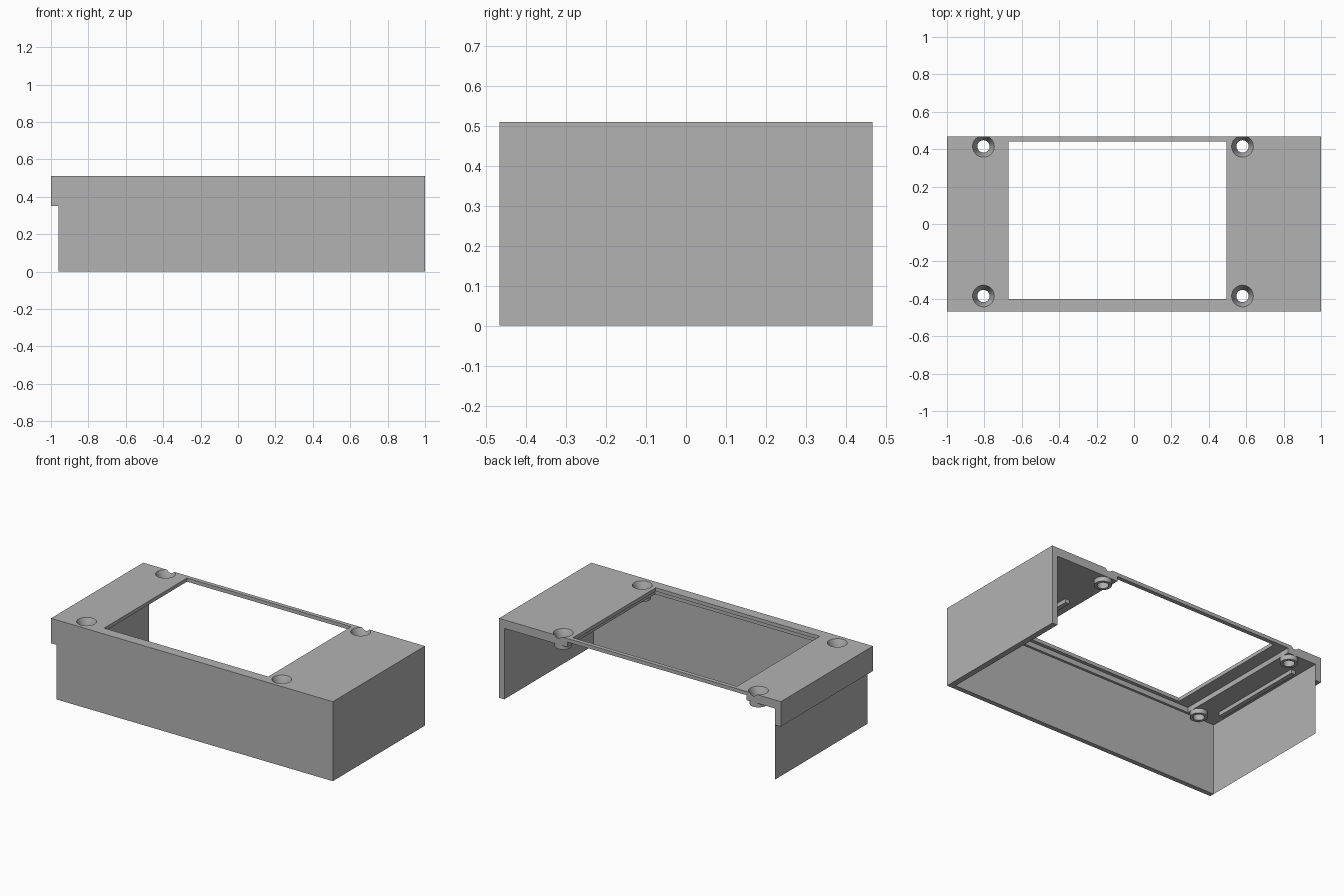
import bpy, bmesh
from mathutils import Matrix, Vector

cube = bpy.data.objects.get("Cube")
if cube:
    bpy.data.objects.remove(cube, do_unlink=True)

grey = bpy.data.materials.new("plain grey")
grey.use_nodes = True
grey.diffuse_color = (0.45, 0.45, 0.45, 1)
grey.node_tree.nodes["Principled BSDF"].inputs["Base Color"].default_value = (0.45, 0.45, 0.45, 1)

HEIGHT, UNDERSIDE = 0.51, 0.455
SIDES = 40


def finish(bm, name):
    mesh = bpy.data.meshes.new(name)
    bm.to_mesh(mesh)
    bm.free()
    mesh.materials.append(grey)
    obj = bpy.data.objects.new(name, mesh)
    bpy.context.collection.objects.link(obj)
    return obj


def box(name, x, y, z):
    bm = bmesh.new()
    size = Vector((x[1] - x[0], y[1] - y[0], z[1] - z[0]))
    centre = Vector((sum(x), sum(y), sum(z))) / 2
    bmesh.ops.create_cube(bm, size=1, matrix=Matrix.Translation(centre) @ Matrix.Diagonal(size).to_4x4())
    return finish(bm, name)


def cone(name, x, y, z, r_low, r_high):
    bm = bmesh.new()
    bmesh.ops.create_cone(bm, cap_ends=True, segments=SIDES, radius1=r_low, radius2=r_high,
                          depth=z[1] - z[0], matrix=Matrix.Translation((x, y, sum(z) / 2)))
    return finish(bm, name)


def combine(body, tool, operation):
    mod = body.modifiers.new(tool.name, 'BOOLEAN')
    mod.operation, mod.solver, mod.object = operation, 'EXACT', tool
    bpy.context.view_layer.objects.active = body
    bpy.ops.object.modifier_apply(modifier=mod.name)
    bpy.data.objects.remove(tool, do_unlink=True)


# Outer cover, hollowed and open at the back and below
cover = box("cover", (-1, 1), (-0.467, 0.467), (0, HEIGHT))
cutters = [
    box("hollow", (-0.96, 0.963), (-0.437, 1), (-1, UNDERSIDE)),
    box("low_side_opening", (-2, -0.96), (-1, 1), (-1, 0.35)),
    box("panel_recess", (-0.755, 0.515), (-0.422, 1), (0.4, 0.487)),
    box("window", (-0.67, 0.495), (-0.4, 0.44), (0.3, 1)),
]
for cutter in cutters:
    combine(cover, cutter, 'DIFFERENCE')

# Four countersunk screw bosses
for x in (-0.805, 0.58):
    for y in (-0.385, 0.415):
        combine(cover, cone("boss", x, y, (0.425, 0.495), 0.051, 0.051), 'UNION')
        combine(cover, cone("countersink", x, y, (0.447, 0.52), 0.033, 0.062), 'DIFFERENCE')
        combine(cover, cone("screw_hole", x, y, (0.3, 0.6), 0.033, 0.033), 'DIFFERENCE')

# Low ribs under the top plate
for x, reach in ((-0.905, 0.32), (0.6, 0.11)):
    rib = box("rib", (x - 0.015, x + 0.015), (0.015 - reach, 0.015 + reach), (0.43, 0.47))
    combine(cover, rib, 'UNION')

bpy.ops.object.select_all(action='DESELECT')
cover.select_set(True)
bpy.context.view_layer.objects.active = cover
bpy.ops.object.shade_smooth_by_angle(angle=0.5)
